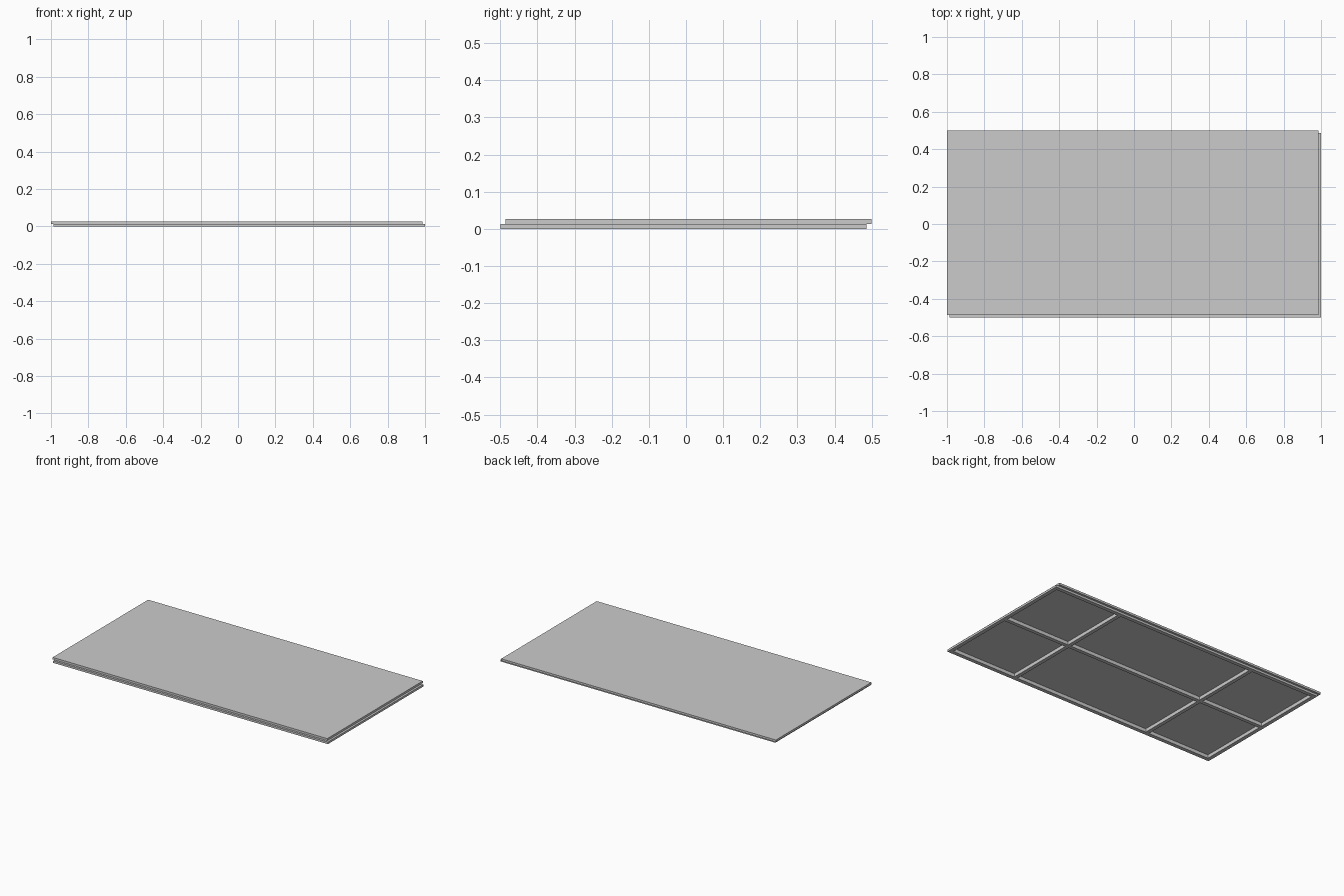
import bpy, bmesh
from mathutils import Matrix, Vector

if "Cube" in bpy.data.objects:
    bpy.data.objects.remove(bpy.data.objects["Cube"])

STEP = 0.014      # sideways shift between the two layers
MID, TOP = 0.0135, 0.027
CEILING = 0.022   # depth of the pockets under the panel
RIM, RIB = 0.025, 0.024


def boxes(name, bounds):
    """One object made of axis-aligned boxes given as (min, max) corners."""
    bm = bmesh.new()
    for lo, hi in bounds:
        lo, hi = Vector(lo), Vector(hi)
        m = Matrix.Translation((lo + hi) / 2) @ Matrix.Diagonal((*(hi - lo), 1))
        bmesh.ops.create_cube(bm, size=1, matrix=m)
    me = bpy.data.meshes.new(name)
    bm.to_mesh(me)
    bm.free()
    ob = bpy.data.objects.new(name, me)
    bpy.context.collection.objects.link(ob)
    return ob


# Two offset layers forming a lap joint on all edges
lower = boxes("lower_frame", [((-1 + STEP, -0.5, 0), (1, 0.5 - STEP, MID))])
upper = boxes("top_panel", [((-1, -0.5 + STEP, MID), (1 - STEP, 0.5, TOP))])

# Pockets leave a rim, two cross ribs and one long rib
h = RIB / 2
xs = [-1 + STEP + RIM, -0.5 - h, -0.5 + h, 0.5 - h, 0.5 + h, 1 - RIM]
ys = [-0.5 + RIM, -h, h, 0.5 - STEP - RIM]
pockets = boxes("pocket_cutter", [
    ((xs[i], ys[j], -0.02), (xs[i + 1], ys[j + 1], CEILING))
    for i in (0, 2, 4) for j in (0, 2)])
pockets.hide_render = True

for ob in (lower, upper):
    mod = ob.modifiers.new("pockets", 'BOOLEAN')
    mod.operation = 'DIFFERENCE'
    mod.solver = 'EXACT'
    mod.object = pockets
    bpy.context.view_layer.objects.active = ob
    bpy.ops.object.modifier_apply(modifier=mod.name)

bpy.data.objects.remove(pockets)
